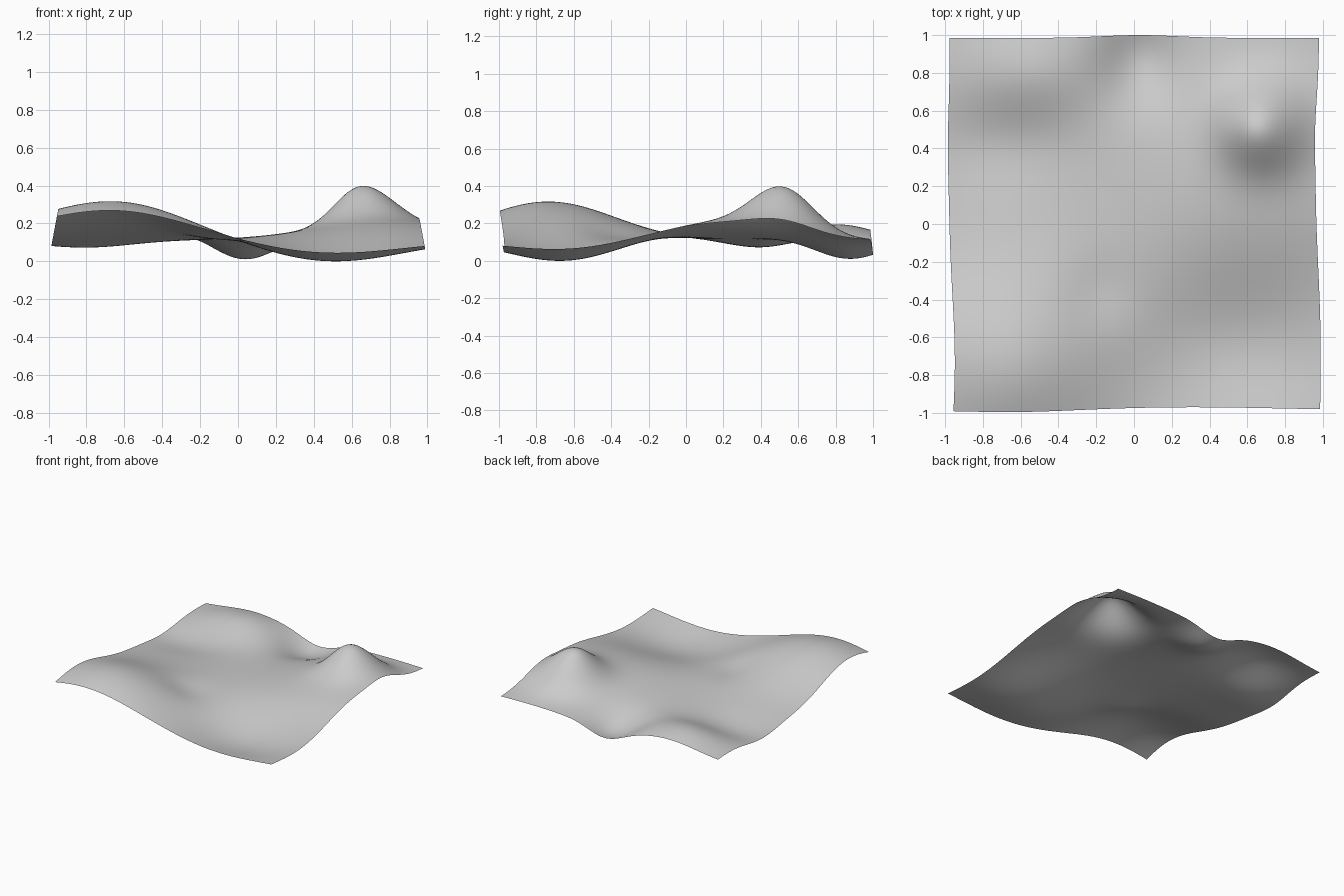
import bpy
import bmesh
from math import exp

cube = bpy.data.objects.get("Cube")
if cube:
    bpy.data.objects.remove(cube, do_unlink=True)

BASE = 0.105
SIZE = 1.97
SEGMENTS = 96

# Hills and hollows: centre x, centre y, height, spread x, spread y
LANDFORMS = {
    "front_hill": (-0.7, -0.73, 0.21, 0.43, 0.35),
    "front_hollow": (0.48, -0.67, -0.115, 0.38, 0.3),
    "broad_rise": (0.82, 0.18, 0.1, 0.43, 0.33),
    "peak": (0.7, 0.52, 0.232, 0.17, 0.165),
    "back_hill": (-0.55, 0.8, 0.09, 0.25, 0.2),
    "back_hollow": (0.03, 0.86, -0.105, 0.15, 0.17),
    "side_basin": (-0.77, 0.43, -0.045, 0.25, 0.18),
    "dimple": (-0.2, -0.36, -0.025, 0.13, 0.13),
}


def bell(x, y, form):
    cx, cy, height, sx, sy = form
    return height * exp(-((x - cx) / sx) ** 2 / 2 - ((y - cy) / sy) ** 2 / 2)


def ground_height(x, y):
    return BASE + sum(bell(x, y, form) for form in LANDFORMS.values())


# Terrain sheet, raised by the landforms
bm = bmesh.new()
bmesh.ops.create_grid(bm, x_segments=SEGMENTS, y_segments=SEGMENTS, size=SIZE / 2)
for v in bm.verts:
    x, y = v.co.x, v.co.y
    z = ground_height(x, y)
    # High ground draws the side edges in; the front hill and back hollow lean out
    v.co.x = x * (1 - 0.19 * (z - 0.08))
    v.co.y = y + bell(x, y, (0.03, 1, 0.015, 0.2, 0.2))
    v.co.y -= bell(x, y, (-0.65, -1, 0.012, 0.3, 0.3))
    v.co.y += bell(x, y, (0.3, -1, 0.015, 0.45, 0.3))
    v.co.z = z

# Settle the lowest point on the floor
lowest = min(v.co.z for v in bm.verts)
for v in bm.verts:
    v.co.z -= lowest
for f in bm.faces:
    f.smooth = True

mesh = bpy.data.meshes.new("terrain")
bm.to_mesh(mesh)
bm.free()
terrain = bpy.data.objects.new("terrain", mesh)
bpy.context.collection.objects.link(terrain)

# Plain grey ground
grey = bpy.data.materials.new("light_grey")
grey.use_nodes = True
colour = (0.6, 0.6, 0.6, 1)
grey.diffuse_color = colour
grey.node_tree.nodes["Principled BSDF"].inputs["Base Color"].default_value = colour
mesh.materials.append(grey)
